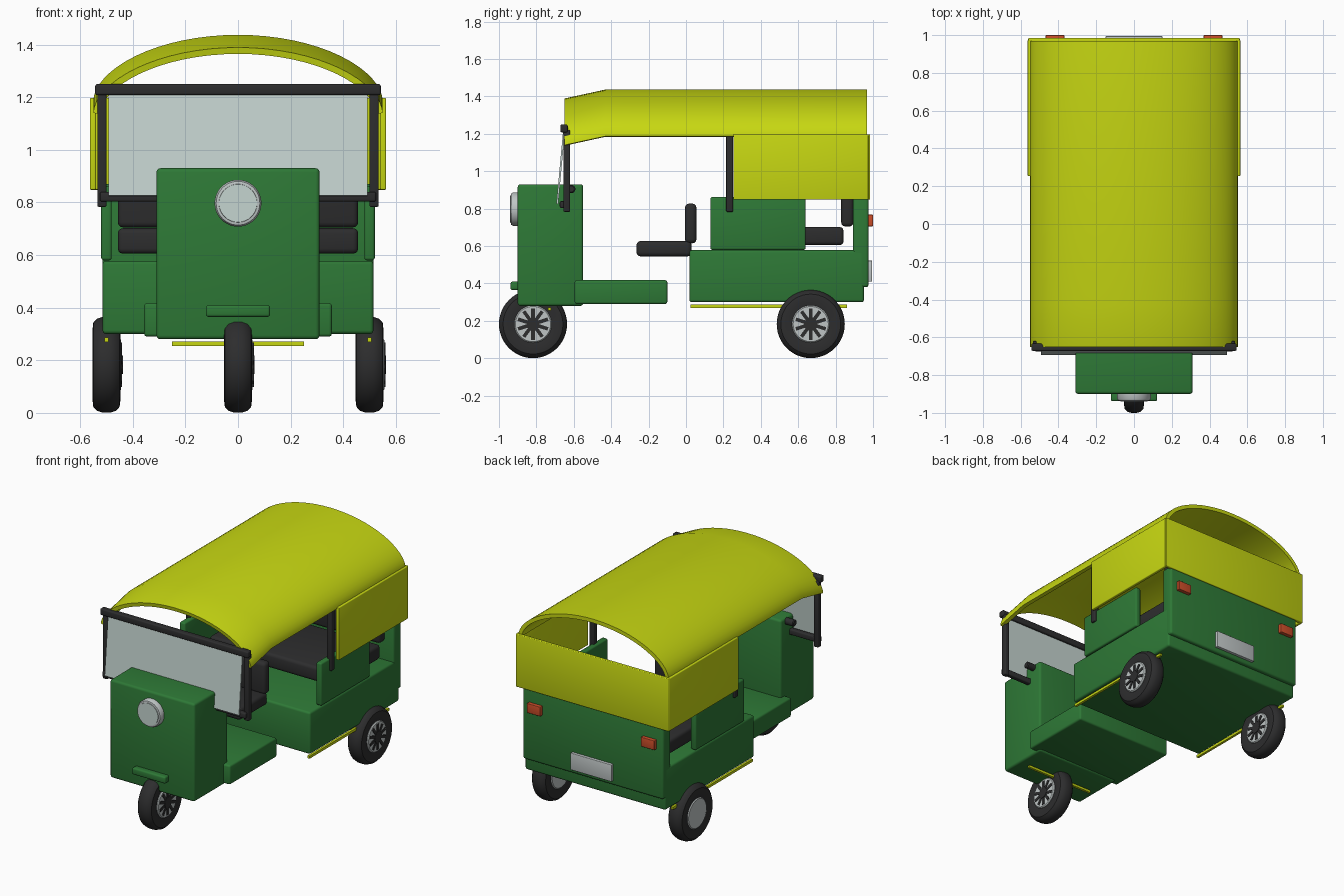
import bpy, bmesh, math
from mathutils import Matrix, Vector

if "Cube" in bpy.data.objects:
    bpy.data.objects.remove(bpy.data.objects["Cube"])


def material(name, rgb):
    m = bpy.data.materials.new(name)
    m.diffuse_color = (*rgb, 1)
    m.use_nodes = True
    m.node_tree.nodes["Principled BSDF"].inputs["Base Color"].default_value = m.diffuse_color
    return m


GREEN = material("body green", (0.027, 0.19, 0.037))
YELLOW = material("canopy yellow", (0.57, 0.68, 0.006))
BLACK = material("black rubber", (0.026, 0.026, 0.027))
GLASS = material("pale glass", (0.56, 0.66, 0.63))
SILVER = material("silver", (0.52, 0.56, 0.56))
RED = material("lamp orange red", (0.60, 0.075, 0.022))


def finish(name, bm, mat, smooth=True):
    bmesh.ops.recalc_face_normals(bm, faces=bm.faces)
    me = bpy.data.meshes.new(name)
    bm.to_mesh(me)
    bm.free()
    ob = bpy.data.objects.new(name, me)
    bpy.context.collection.objects.link(ob)
    me.materials.append(mat)
    if smooth:
        bpy.ops.object.select_all(action='DESELECT')
        ob.select_set(True)
        bpy.context.view_layer.objects.active = ob
        bpy.ops.object.shade_smooth_by_angle(angle=math.radians(35))
    return ob


def box(name, xs, ys, zs, mat, bevel=0.0, tilt=0.0):
    """Rounded box from its extents; tilt turns it about x."""
    bm = bmesh.new()
    bmesh.ops.create_cube(bm, size=1)
    bmesh.ops.scale(bm, vec=(xs[1] - xs[0], ys[1] - ys[0], zs[1] - zs[0]), verts=bm.verts)
    if bevel:
        bmesh.ops.bevel(bm, geom=bm.edges[:], offset=bevel, segments=3,
                        profile=0.5, affect='EDGES')
    bmesh.ops.rotate(bm, matrix=Matrix.Rotation(tilt, 3, 'X'), verts=bm.verts)
    bmesh.ops.translate(bm, vec=[sum(r) / 2 for r in (xs, ys, zs)], verts=bm.verts)
    return finish(name, bm, mat)


def pair(name, xs, *args, **kw):
    box("right_" + name, xs, *args, **kw)
    box("left_" + name, (-xs[1], -xs[0]), *args, **kw)


def lathe(name, profile, axis, centre, mat, steps=48, closed=False):
    """Spin (radius, along) points round the x or y axis."""
    bm = bmesh.new()
    rings = []
    for i in range(steps):
        a = 2 * math.pi * i / steps
        ring = []
        for r, h in profile:
            u, v = r * math.cos(a), r * math.sin(a)
            p = Vector((h, u, v)) if axis == 'X' else Vector((u, h, v))
            ring.append(bm.verts.new(p + Vector(centre)))
        rings.append(ring)
    n = len(profile)
    for i in range(steps):
        a, b = rings[i], rings[(i + 1) % steps]
        for j in range(n if closed else n - 1):
            k = (j + 1) % n
            bm.faces.new((a[j], a[k], b[k], b[j]))
    if not closed:
        bm.faces.new([r[0] for r in rings])
        bm.faces.new([r[-1] for r in rings])
    return finish(name, bm, mat)


# Wheels: tyre, pale rim disc and ten dark spokes on the +x side
def wheel(name, x, y):
    c = (x, y, 0.183)
    tyre = [(0.098, -0.046), (0.135, -0.053), (0.16, -0.05), (0.175, -0.036), (0.182, -0.015),
            (0.182, 0.015), (0.175, 0.036), (0.16, 0.05), (0.135, 0.053), (0.098, 0.046)]
    lathe(name + "_tyre", tyre, 'X', c, BLACK, closed=True)
    lathe(name + "_rim", [(0.094, -0.052), (0.1, -0.046), (0.1, 0.05), (0.094, 0.056)],
          'X', c, SILVER)
    bm = bmesh.new()
    for i in range(10):
        m = (Matrix.Translation(c) @ Matrix.Rotation(math.tau * i / 10, 4, 'X')
             @ Matrix.Translation((0.055, 0, 0.044)) @ Matrix.Diagonal((0.01, 0.019, 0.08, 1)))
        bmesh.ops.create_cube(bm, size=1, matrix=m)
    finish(name + "_spokes", bm, BLACK, smooth=False)
    lathe(name + "_hub", [(0.036, 0.04), (0.036, 0.062)], 'X', c, BLACK, steps=24)


wheel("front_wheel", 0, -0.818)
wheel("right_rear_wheel", 0.5, 0.667)
wheel("left_rear_wheel", -0.5, 0.667)

# Green bodywork
box("front_cowl", (-0.31, 0.31), (-0.9, -0.55), (0.28, 0.93), GREEN, 0.015)
box("front_bumper", (-0.122, 0.122), (-0.938, -0.89), (0.365, 0.41), GREEN, 0.01)
box("floor", (-0.357, 0.357), (-0.595, -0.1), (0.29, 0.418), GREEN, 0.012)
box("rear_body", (-0.515, 0.515), (0.018, 0.952), (0.3, 0.578), GREEN, 0.014)
box("rear_wall", (-0.515, 0.515), (0.893, 0.976), (0.38, 0.87), GREEN, 0.014)
pair("side_panel", (0.48, 0.52), (0.13, 0.64), (0.58, 0.862), GREEN, 0.01)

# Yellow trim strips under the body
pair("trim_strip", (0.492, 0.508), (0.025, 0.86), (0.27, 0.287), YELLOW)
box("front_trim_strip", (-0.25, 0.25), (-0.738, -0.722), (0.255, 0.271), YELLOW)

# Seats
box("driver_seat", (-0.2, 0.2), (-0.265, 0.03), (0.545, 0.627), BLACK, 0.022)
box("driver_backrest", (-0.2, 0.2), (-0.006, 0.056), (0.615, 0.827), BLACK, 0.022)
box("rear_seat", (-0.457, 0.457), (0.35, 0.842), (0.605, 0.702), BLACK, 0.02)
box("rear_backrest", (-0.457, 0.457), (0.83, 0.895), (0.705, 0.98), BLACK, 0.02)

# Windscreen, its frame and the middle posts
box("windscreen", (-0.492, 0.492), (-0.675, -0.665), (0.825, 1.22), GLASS, tilt=-0.092)
box("windscreen_top_bar", (-0.543, 0.543), (-0.672, -0.632), (1.208, 1.25), BLACK, 0.008)
box("windscreen_bottom_bar", (-0.525, 0.525), (-0.675, -0.64), (0.803, 0.84), BLACK, 0.008)
pair("windscreen_post", (0.5, 0.535), (-0.655, -0.62), (0.783, 1.22), BLACK, 0.006)
pair("middle_post", (0.5, 0.535), (0.215, 0.252), (0.783, 1.22), BLACK, 0.006)

# Handlebar with stem
lathe("handlebar", [(0.016, -0.37), (0.022, -0.365), (0.022, 0.365), (0.016, 0.37)],
      'X', (0, -0.613, 0.905), BLACK, steps=16)

# Arched canopy: the section is swept back, with a dropped front edge
bm = bmesh.new()
N = 32
rows = []
for y, drop in ((-0.65, 0.048), (-0.43, 0), (0.968, 0)):
    row = []
    for j in range(N + 1):
        a = math.pi * j / N
        z = 1.188 + 0.249 * max(math.sin(a), 0) ** 1.12 - drop
        row.append(bm.verts.new((0.55 * math.cos(a), y, z)))
    rows.append(row)
for a, b in zip(rows, rows[1:]):
    for j in range(N):
        bm.faces.new((a[j], b[j], b[j + 1], a[j + 1]))
bm.normal_update()
inner = [[v.co - v.normal * 0.025 for v in r] for r in rows]
low = [[bm.verts.new(p) for p in r] for r in inner]
for a, b in zip(low, low[1:]):
    for j in range(N):
        bm.faces.new((a[j], a[j + 1], b[j + 1], b[j]))
for top, bot in ((rows[0], low[0]), (rows[-1], low[-1]),
                 ([r[0] for r in rows], [r[0] for r in low]),
                 ([r[-1] for r in rows], [r[-1] for r in low])):
    for j in range(len(top) - 1):
        bm.faces.new((top[j], top[j + 1], bot[j + 1], bot[j]))
finish("canopy_roof", bm, YELLOW)

# Canopy curtains at the sides and back
pair("side_curtain", (0.54, 0.563), (0.253, 0.975), (0.848, 1.197), YELLOW, 0.005)
box("rear_curtain", (-0.56, 0.56), (0.962, 0.985), (0.848, 1.197), YELLOW, 0.005)

# Headlight
lathe("headlight_rim", [(0.089, -0.89), (0.089, -0.925), (0.083, -0.935), (0.074, -0.937)],
      'Y', (0, 0, 0.797), SILVER)
lathe("headlight_lens", [(0.074, -0.93), (0.072, -0.941)], 'Y', (0, 0, 0.797), GLASS)

# Tail lamps and blank rear plate
pair("tail_lamp", (0.368, 0.468), (0.97, 1.0), (0.705, 0.768), RED, 0.004)
box("rear_plate", (-0.15, 0.15), (0.97, 0.995), (0.41, 0.522), SILVER, 0.003)
